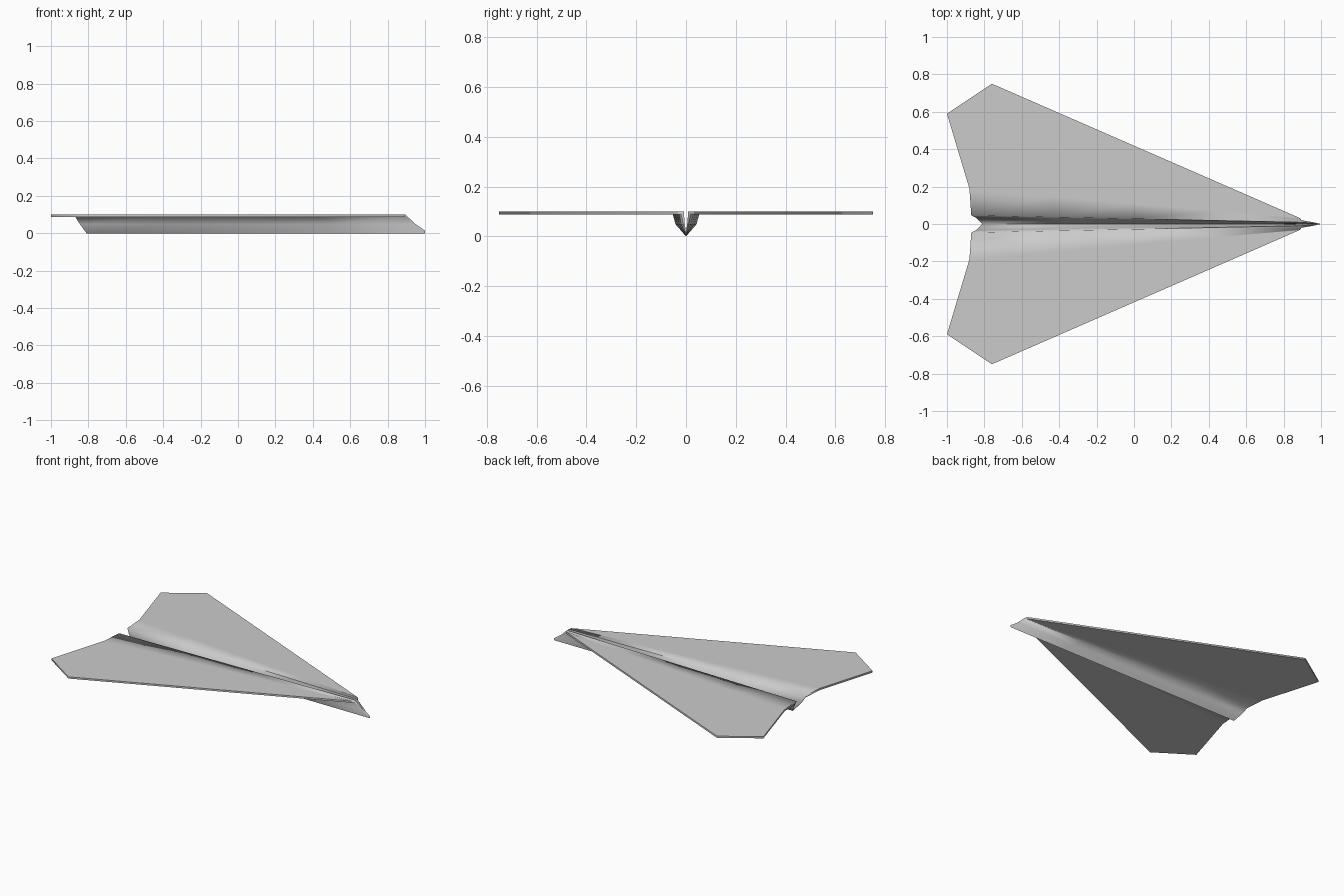
import bpy, bmesh, math

if "Cube" in bpy.data.objects:
    bpy.data.objects.remove(bpy.data.objects["Cube"])

STATIONS = [0, 0.25, 0.5, 0.75, 1]

# Fold rows: rear x, front x, then (y, z) at rear and front for the lower and upper skin
ROWS = [
    (-0.81, 1.00, ((0, 0), (0, 0)), ((0, 0.014), (0, 0.014))),                          # keel
    (-0.845, 0.945, ((0.042, 0.048), (0.012, 0.048)), ((0.034, 0.052), (0.005, 0.052))),  # side bend
    (-0.87, 0.895, ((0.053, 0.088), (0.02, 0.088)), ((0.046, 0.1), (0.009, 0.1))),      # wing hinge
    (-0.88, 0.89, ((0.19, 0.088), (0.03, 0.088)), ((0.19, 0.1), (0.03, 0.1))),          # wing root
]
WING_TIPS = [(0.88, 0.035), (-0.76, 0.75), (-1.0, 0.59)]


def mix(a, b, t):
    return a + (b - a) * t


def add_skin(bm, side):
    """One layer of paper: folded rows plus the flat wing panel."""
    grid = []
    for row in ROWS:
        (y0, z0), (y1, z1) = row[side]
        grid.append([bm.verts.new((mix(row[0], row[1], t), mix(y0, y1, t), mix(z0, z1, t)))
                     for t in STATIONS])
    tips = [bm.verts.new((x, y, 0.088 if side == 2 else 0.1)) for x, y in WING_TIPS]
    for a, b in zip(grid, grid[1:]):
        for i in range(len(STATIONS) - 1):
            bm.faces.new((a[i], a[i + 1], b[i + 1], b[i]))
    bm.faces.new(grid[-1] + tips)
    # Outline without the keel line
    rear = [row[0] for row in grid]
    front = [row[-1] for row in grid]
    return front + tips + rear[::-1]


# Half plane with paper thickness, mirrored across the keel
bm = bmesh.new()
lower = add_skin(bm, 2)
upper = add_skin(bm, 3)
for i in range(len(lower) - 1):
    bm.faces.new((lower[i], lower[i + 1], upper[i + 1], upper[i]))
bmesh.ops.recalc_face_normals(bm, faces=bm.faces)
# The open keel strip can mislead the recalculation, so check the wing panel
top = max(bm.faces, key=lambda f: (f.calc_center_median().z, f.calc_area()))
if top.normal.z < 0:
    bmesh.ops.reverse_faces(bm, faces=bm.faces)
mesh = bpy.data.meshes.new("paper_plane")
bm.to_mesh(mesh)
bm.free()

plane = bpy.data.objects.new("paper_plane", mesh)
bpy.context.collection.objects.link(plane)
mirror = plane.modifiers.new("mirror", 'MIRROR')
mirror.use_axis = (False, True, False)
mirror.use_clip = True

bpy.context.view_layer.objects.active = plane
plane.select_set(True)
bpy.ops.object.modifier_apply(modifier="mirror")
bpy.ops.object.shade_smooth_by_angle(angle=math.radians(82))
